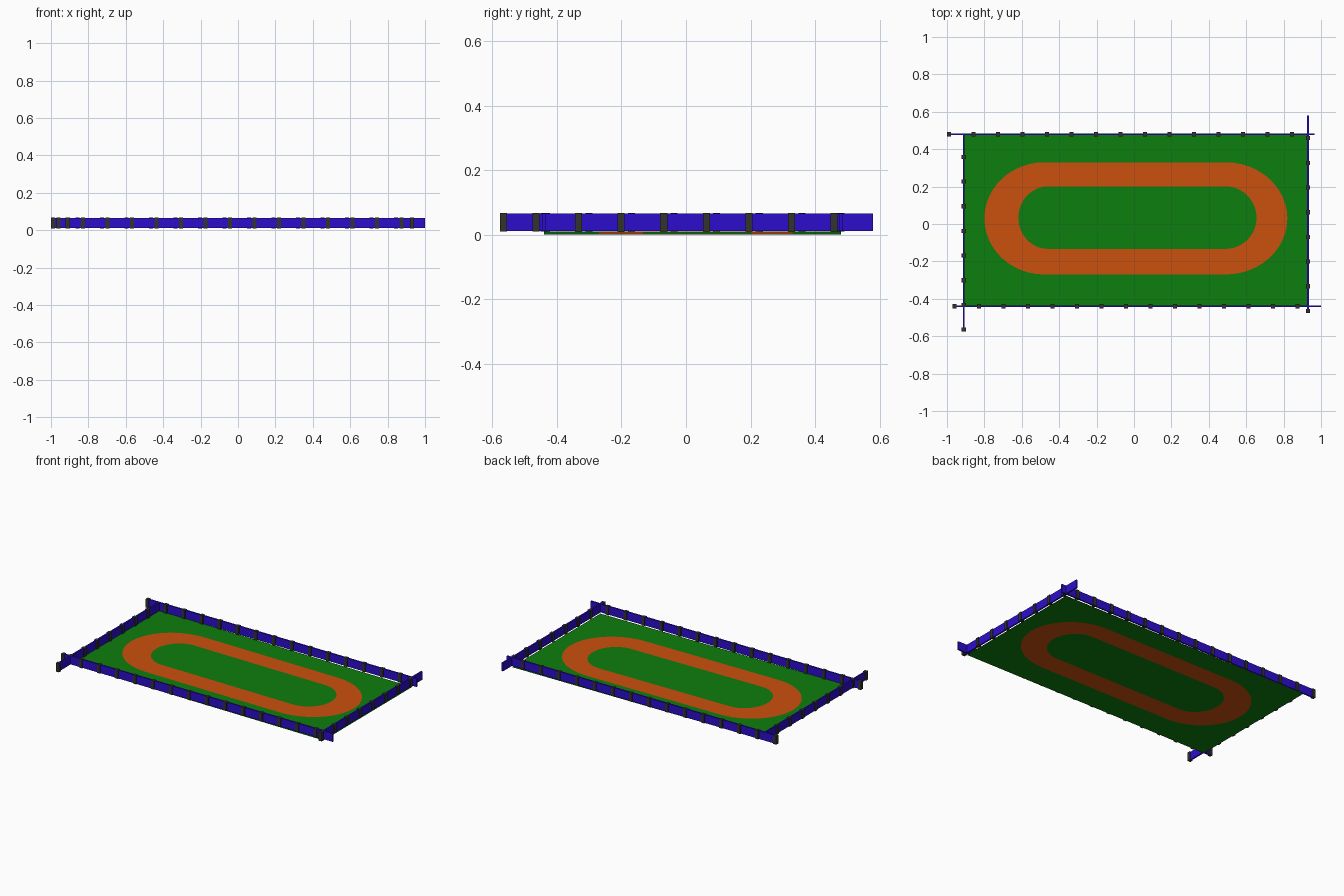
import bpy, bmesh, math

if "Cube" in bpy.data.objects:
    bpy.data.objects.remove(bpy.data.objects["Cube"])


def material(name, rgb):
    m = bpy.data.materials.new(name)
    m.diffuse_color = (*rgb, 1)
    m.use_nodes = True
    m.node_tree.nodes["Principled BSDF"].inputs["Base Color"].default_value = m.diffuse_color
    return m


GREEN = material("grass green", (0.004, 0.21, 0.004))
ORANGE = material("track orange", (0.60, 0.08, 0.004))
BLUE = material("fence blue", (0.025, 0.004, 0.60))
DARK = material("post dark grey", (0.032, 0.032, 0.028))

X0, X1, Y0, Y1 = -0.91, 0.93, -0.44, 0.48   # field limits


def finish(bm, name, mats):
    me = bpy.data.meshes.new(name)
    bm.to_mesh(me)
    bm.free()
    for m in mats:
        me.materials.append(m)
    ob = bpy.data.objects.new(name, me)
    bpy.context.collection.objects.link(ob)
    return ob


# Field: one thin, very slightly sloping sheet with the oval track cut in
bm = bmesh.new()


def vert(x, y):
    return bm.verts.new((x, y, 0.01 * (X1 - x) / (X1 - X0)))


def oval(left, right, rx_l, rx_r, ry, cy, n=12):
    """Loop of vertices, starting at the rightmost point, anticlockwise."""
    out = []
    for c, rx, a, b in ((right, rx_r, 0, n), (left, rx_l, n, 3 * n),
                        (right, rx_r, 3 * n, 4 * n - 1)):
        for i in range(a, b + 1):
            t = math.pi / 2 * i / n
            out.append(vert(c + rx * math.cos(t), cy + ry * math.sin(t)))
    return out


outer = oval(-0.48, 0.49, 0.32, 0.33, 0.30, 0.03)
inner = oval(-0.46, 0.49, 0.158, 0.165, 0.167, 0.034)
count = len(outer)
half = count // 2
for i in range(count):
    j = (i + 1) % count
    bm.faces.new((outer[i], outer[j], inner[j], inner[i])).material_index = 1
bm.faces.new(inner)
wl, wr = vert(X0, 0.03), vert(X1, 0.03)
bm.faces.new(outer[:half + 1] + [wl, vert(X0, Y1), vert(X1, Y1), wr])
bm.faces.new(outer[half:] + [outer[0], wr, vert(X1, Y0), vert(X0, Y0), wl])
bmesh.ops.triangulate(bm, faces=bm.faces[:])
for f in bm.faces:
    f.normal_update()
    if f.normal.z < 0:
        f.normal_flip()
finish(bm, "field_with_track", [GREEN, ORANGE])


def box(bm, cx, cy, sx, sy, z0, z1):
    vs = bmesh.ops.create_cube(bm, size=1)["verts"]
    for v in vs:
        v.co.x = cx + v.co.x * sx
        v.co.y = cy + v.co.y * sy
        v.co.z = (z0 + z1) / 2 + v.co.z * (z1 - z0)


def fence(name, along_x, pos, start, end, first, posts, pitch=0.131):
    """Board panel plus its row of square posts."""
    mid, length = (start + end) / 2, end - start
    bm = bmesh.new()
    if along_x:
        box(bm, mid, pos, length, 0.010, 0.011, 0.066)
    else:
        box(bm, pos, mid, 0.010, length, 0.011, 0.066)
    finish(bm, name + "_board", [BLUE])
    bm = bmesh.new()
    for i in range(posts):
        p = first + i * pitch
        x, y = (p, pos) if along_x else (pos, p)
        box(bm, x, y, 0.022, 0.022, 0.010, 0.067)
    finish(bm, name + "_posts", [DARK])


# Four fences, overshooting the corners
fence("back_fence", True, Y1, -0.99, 0.965, -0.989, 15)
fence("front_fence", True, Y0, -0.96, 1.0, -0.960, 15)
fence("left_fence", False, X0, -0.565, 0.48, -0.565, 8, 0.132)
fence("right_fence", False, X1, -0.465, 0.58, -0.465, 8, 0.132)
